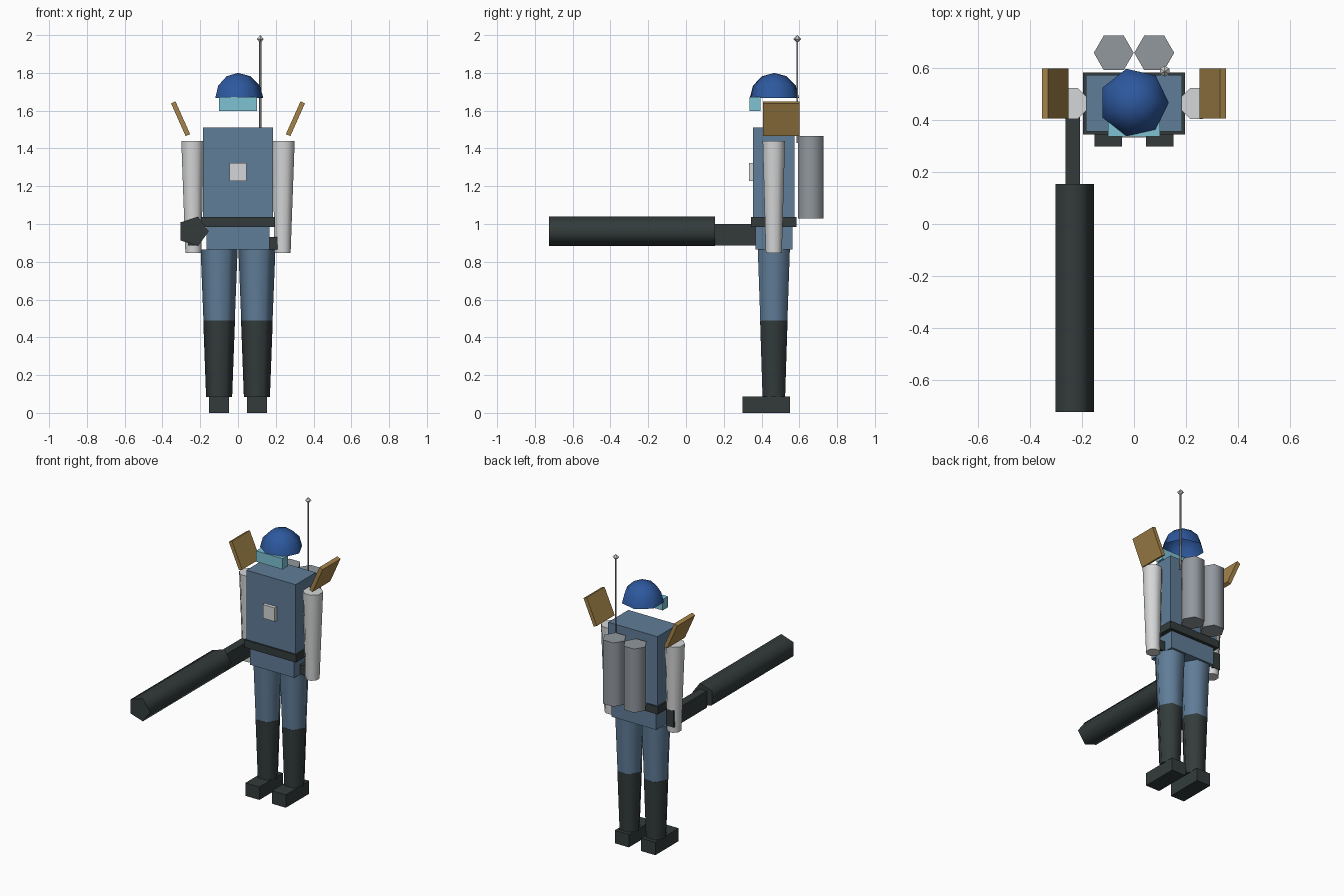
import bpy
import bmesh
from math import radians, sin, cos, pi
from mathutils import Matrix, Vector

cube = bpy.data.objects.get("Cube")
if cube:
    bpy.data.objects.remove(cube, do_unlink=True)


def material(name, rgb):
    lin = [((c / 255 + 0.055) / 1.055) ** 2.4 for c in rgb]
    m = bpy.data.materials.new(name)
    m.use_nodes = True
    m.diffuse_color = (*lin, 1)
    m.node_tree.nodes["Principled BSDF"].inputs["Base Color"].default_value = (*lin, 1)
    return m


SUIT = material("suit blue", (96, 125, 152))
HELMET = material("helmet blue", (45, 88, 158))
VISOR = material("visor cyan", (125, 194, 212))
DARK = material("dark gear", (51, 59, 59))
TAN = material("shoulder tan", (165, 132, 74))
WHITE = material("sleeve white", (213, 214, 215))
GREY = material("tank grey", (146, 152, 158))
STEEL = material("antenna steel", (150, 150, 152))

BODY_Y = 0.465


def finish(name, bm, mat, smooth=False):
    bmesh.ops.recalc_face_normals(bm, faces=bm.faces)
    mesh = bpy.data.meshes.new(name)
    bm.to_mesh(mesh)
    bm.free()
    mesh.materials.append(mat)
    obj = bpy.data.objects.new(name, mesh)
    bpy.context.collection.objects.link(obj)
    if smooth:
        bpy.ops.object.select_all(action='DESELECT')
        obj.select_set(True)
        bpy.context.view_layer.objects.active = obj
        bpy.ops.object.shade_smooth_by_angle(angle=radians(75))
    return obj


def box(name, mat, x, y, z, tilt=0):
    """Box from (min, max) ranges, tilted about its own centre along y."""
    ranges = (x, y, z)
    centre = Vector([(a + b) / 2 for a, b in ranges])
    size = [abs(b - a) for a, b in ranges]
    bm = bmesh.new()
    bmesh.ops.create_cube(bm, size=1, matrix=Matrix.Translation(centre)
                          @ Matrix.Rotation(tilt, 4, 'Y') @ Matrix.Diagonal((*size, 1)))
    return finish(name, bm, mat)


def prism(name, mat, bottom, top, r_bottom, r_top, sides, turn=0):
    """Tapered prism between two points, with a corner pointing to +x."""
    a, b = Vector(bottom), Vector(top)
    axis = b - a
    bm = bmesh.new()
    aim = Vector((0, 0, 1)).rotation_difference(axis).to_matrix().to_4x4()
    bmesh.ops.create_cone(bm, cap_ends=True, segments=sides, radius1=r_bottom,
                          radius2=r_top, depth=axis.length,
                          matrix=Matrix.Translation((a + b) / 2) @ aim
                          @ Matrix.Rotation(turn - pi / 2, 4, 'Z'))
    return finish(name, bm, mat, True)


# Torso, belt and hips
box("torso", SUIT, (-0.186, 0.186), (0.356, 0.574), (1.0, 1.51))
box("belt", DARK, (-0.196, 0.196), (0.345, 0.584), (0.985, 1.037))
box("hips", SUIT, (-0.168, 0.168), (0.367, 0.563), (0.865, 1.0))
box("chest_plate", WHITE, (-0.046, 0.044), (0.333, 0.36), (1.228, 1.322))

# Limbs and shoulder plates, mirrored
for s, side in ((1, "left"), (-1, "right")):
    x = 0.1 * s
    prism(side + "_leg", SUIT, (x, BODY_Y, 0.49), (x, BODY_Y, 0.866), 0.083, 0.098, 6)
    prism(side + "_boot", DARK, (x, BODY_Y, 0.085), (x, BODY_Y, 0.49), 0.069, 0.084, 6)
    box(side + "_foot", DARK, (x - 0.053, x + 0.053), (0.298, 0.55), (0, 0.088))
    prism(side + "_arm", WHITE, (0.236 * s, BODY_Y, 0.846), (0.241 * s, BODY_Y, 1.44),
          0.046, 0.064, 8, pi / 8)
    box(side + "_shoulder_plate", TAN, (0.291 * s, 0.317 * s), (0.407, 0.6),
        (1.462, 1.652), s * radians(24))
    tx = 0.078 * s
    prism(side + "_tank", GREY, (tx, 0.66, 1.03), (tx, 0.66, 1.465), 0.077, 0.077, 6)

# Small pouch tucked behind the left wrist
box("hip_pouch", DARK, (0.15, 0.212), (0.43, 0.5), (0.866, 0.932))

# Long weapon held at the right hip
prism("weapon_barrel", DARK, (-0.237, -0.725, 0.961), (-0.237, 0.154, 0.961), 0.082, 0.082, 5)
box("weapon_stock", DARK, (-0.265, -0.208), (0.15, 0.512), (0.886, 1.0))

# Helmet dome, spun from a quarter arc, with an open underside
R = 0.134
bm = bmesh.new()
arc = [bm.verts.new((R * cos(i * pi / 6), 0, R * sin(i * pi / 6))) for i in range(4)]
edges = [bm.edges.new(pair) for pair in zip(arc, arc[1:])]
bmesh.ops.spin(bm, geom=arc + edges, cent=(0, 0, 0), axis=(0, 0, 1),
               angle=2 * pi, steps=7, use_duplicate=False)
bmesh.ops.remove_doubles(bm, verts=bm.verts, dist=0.001)
bmesh.ops.translate(bm, verts=bm.verts, vec=(0, 0.468, 1.666))
finish("helmet", bm, HELMET, True)
box("visor", VISOR, (-0.1, 0.1), (0.337, 0.395), (1.598, 1.672))

# Antenna with a faceted tip
prism("antenna", STEEL, (0.118, 0.589, 1.43), (0.118, 0.589, 1.97), 0.006, 0.006, 6)
bm = bmesh.new()
bmesh.ops.create_uvsphere(bm, u_segments=6, v_segments=2, radius=0.021,
                          matrix=Matrix.Translation((0.118, 0.589, 1.979)))
finish("antenna_tip", bm, WHITE)
